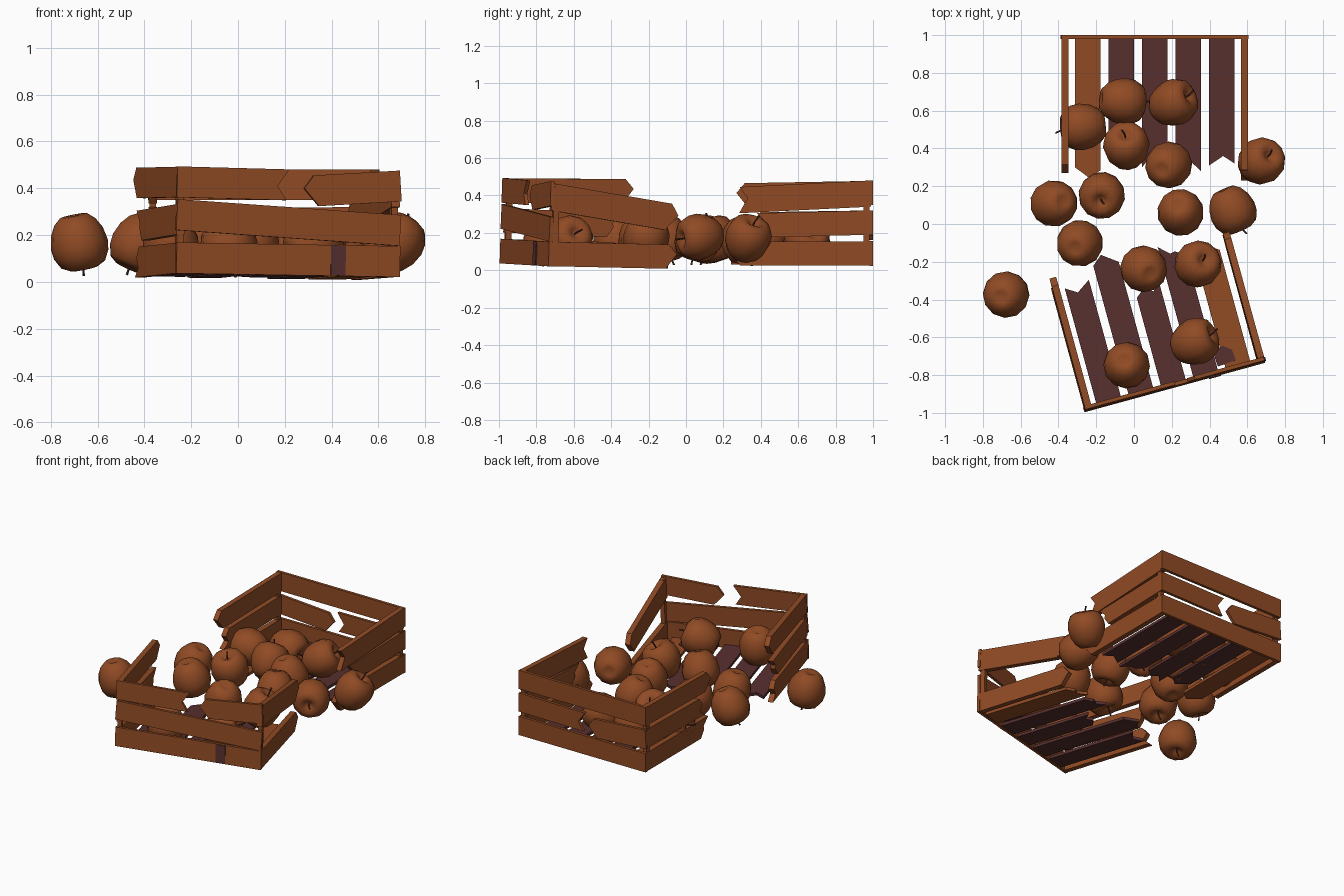
import bpy, bmesh, math
from mathutils import Matrix, Vector

if "Cube" in bpy.data.objects:
    bpy.data.objects.remove(bpy.data.objects["Cube"])


def material(name, rgb):
    m = bpy.data.materials.new(name)
    m.diffuse_color = (*rgb, 1)
    m.use_nodes = True
    m.node_tree.nodes["Principled BSDF"].inputs["Base Color"].default_value = m.diffuse_color
    return m


WOOD = material("orange_brown", (0.28, 0.07, 0.018))
DARK = material("dark_plum", (0.095, 0.028, 0.028))


def finish(name, bm, mat, matrix):
    bmesh.ops.recalc_face_normals(bm, faces=bm.faces[:])
    me = bpy.data.meshes.new(name)
    bm.to_mesh(me)
    bm.free()
    me.materials.append(mat)
    ob = bpy.data.objects.new(name, me)
    ob.matrix_world = matrix
    bpy.context.collection.objects.link(ob)
    return ob


# broken end shapes: (offset along plank, position across from -1 to 1)
ENDS = {
    "flat": [(0, -1), (0, 1)],
    "notch": [(0, -1), (-0.05, 0.1), (-0.01, 1)],
    "point": [(-0.06, -1), (0, 0.2), (-0.045, 1)],
    "slant": [(-0.08, -1), (-0.045, -0.2), (-0.05, 0.2), (0, 1)],
    "jag": [(0, -1), (-0.05, -0.4), (-0.02, 0.3), (-0.06, 1)],
}


def plank(name, m, a, b, normal, h=0.13, t=0.035, end="flat", mat=WOOD):
    """Board from a to b, whole at a and broken at b."""
    a, b, w = Vector(a), Vector(b), Vector(normal)
    u = (b - a).normalized()
    v = w.cross(u).normalized()
    outline = [a + v * h / 2, a - v * h / 2]
    outline += [b + u * d + v * s * h / 2 for d, s in ENDS[end]]
    bm = bmesh.new()
    f = bm.faces.new([bm.verts.new(p - w * t / 2) for p in outline])
    r = bmesh.ops.extrude_face_region(bm, geom=[f])
    bmesh.ops.translate(bm, vec=w * t,
                        verts=[e for e in r["geom"] if isinstance(e, bmesh.types.BMVert)])
    return finish(name, bm, mat, m)


X, Y, Z = (1, 0, 0), (0, 1, 0), (0, 0, 1)
HW = 0.495          # half width of the crate
SX = HW - 0.02      # centre of side walls


def half_crate(tag, m, slats, sides, walls):
    # floor slats, the last one in the lighter wood
    for i, (length, end) in enumerate(slats):
        x = -0.355 + i * 0.1775
        plank(f"{tag}_floor_slat", m, (x, 0.015, 0.015), (x, length, 0.015), Z,
              0.135, 0.02, end, WOOD if i == 4 else DARK)
    # side boards: side, height at corner, height at break, length, end, width
    for s, z0, z1, length, end, h in sides:
        plank(f"{tag}_side_board", m, (s * SX, 0.015, z0), (s * SX, length, z1), X, h, 0.036, end)
    # end wall boards: x start, z start, x end, z end, end shape
    for x0, z0, x1, z1, end in walls:
        plank(f"{tag}_wall_board", m, (x0, 0.01, z0), (x1, 0.01, z1), Y, 0.132, 0.02, end)
    # corner posts
    for s in (-1, 1):
        plank(f"{tag}_corner_post", m, (s * SX, 0.036, 0.01), (s * SX, 0.036, 0.44), Y, 0.028, 0.032)


# back half, turned to face the front
back = Matrix.Translation((0.11, 1.0, 0.025)) @ Matrix.Rotation(math.pi, 4, 'Z')
half_crate("back", back,
           [(0.69, "notch"), (0.72, "slant"), (0.70, "jag"), (0.66, "point"), (0.76, "point")],
           [(-1, 0.065, 0.065, 0.77, "point", 0.13), (-1, 0.23, 0.215, 0.62, "slant", 0.13),
            (-1, 0.385, 0.35, 0.72, "notch", 0.14),
            (1, 0.065, 0.065, 0.70, "slant", 0.13), (1, 0.23, 0.22, 0.66, "jag", 0.13),
            (1, 0.388, 0.375, 0.73, "point", 0.13)],
           [(-HW, 0.065, HW, 0.065, "flat"), (-HW, 0.39, HW, 0.39, "flat"),
            (-HW, 0.23, 0.02, 0.225, "notch"), (HW, 0.23, 0.05, 0.20, "point")])

# front half, turned and slightly sunk
front = (Matrix.Translation((0.215, -0.866, 0.03)) @ Matrix.Rotation(math.radians(15.3), 4, 'Z')
         @ Matrix.Rotation(0.016, 4, 'Y') @ Matrix.Rotation(-0.028, 4, 'X'))
half_crate("front", front,
           [(0.67, "notch"), (0.78, "point"), (0.57, "jag"), (0.74, "slant"), (0.72, "slant")],
           [(-1, 0.065, 0.065, 0.68, "jag", 0.13), (-1, 0.23, 0.22, 0.66, "slant", 0.13),
            (-1, 0.39, 0.405, 0.72, "point", 0.13),
            (1, 0.065, 0.07, 0.71, "point", 0.13), (1, 0.37, 0.275, 0.71, "point", 0.145)],
           [(-HW, 0.065, HW, 0.065, "flat"), (-HW, 0.25, HW, 0.198, "flat"),
            (-HW, 0.39, 0.0, 0.385, "notch"), (HW, 0.388, 0.07, 0.358, "point")])

# dark patches on the front board and light slat
plank("front_board_patch", front, (0.22, -0.002, 0.002), (0.22, -0.002, 0.128), Y, 0.065, 0.006,
      "flat", DARK)
plank("slat_patch", front, (0.30, 0.05, 0.027), (0.29, 0.19, 0.027), Z, 0.10, 0.006, "slant", DARK)

# apple: lathed profile with dimples (radius, height)
PROFILE = [(0.0, 0.075), (0.025, 0.098), (0.06, 0.116), (0.095, 0.098), (0.118, 0.055),
           (0.124, 0.01), (0.113, -0.045), (0.09, -0.088), (0.06, -0.115), (0.03, -0.117),
           (0.0, -0.10)]
SIDES = 12


def apple(i, x, y, z, direction):
    m = Matrix.Translation((x, y, z)) @ Vector(direction).to_track_quat('Z', 'Y').to_matrix().to_4x4()
    bm = bmesh.new()
    vs = [bm.verts.new((r, 0, h)) for r, h in PROFILE]
    es = [bm.edges.new(p) for p in zip(vs, vs[1:])]
    bmesh.ops.spin(bm, geom=vs + es, cent=(0, 0, 0), axis=(0, 0, 1),
                   angle=math.tau, steps=SIDES, use_duplicate=False)
    bmesh.ops.remove_doubles(bm, verts=bm.verts[:], dist=0.0005)
    ob = finish(f"apple_{i}", bm, WOOD, m)
    for p in ob.data.polygons:
        p.use_smooth = True
    # bent stem
    bm = bmesh.new()
    rings = []
    for px, pz, r in ((0, 0.07, 0.004), (0.004, 0.11, 0.004), (0.018, 0.148, 0.006)):
        rings.append([bm.verts.new((px + r * math.cos(k * math.tau / 5),
                                    r * math.sin(k * math.tau / 5), pz)) for k in range(5)])
    for lo, hi in zip(rings, rings[1:]):
        for k in range(5):
            bm.faces.new((lo[k], lo[k - 1], hi[k - 1], hi[k]))
    bm.faces.new(rings[-1])
    finish(f"apple_stem_{i}", bm, DARK, m)


# apples: position and stem direction
APPLES = [
    (-0.27, 0.515, 0.155, (-1, -0.1, 0.1)), (-0.06, 0.65, 0.155, (0.9, -0.1, -0.2)),
    (0.205, 0.64, 0.15, (0.8, 0.35, 0.5)), (-0.04, 0.41, 0.155, (-0.05, 0.6, 0.8)),
    (0.18, 0.31, 0.163, (0.3, 0.2, -1)), (-0.17, 0.155, 0.165, (-0.05, -0.3, 0.95)),
    (-0.42, 0.11, 0.165, (-0.4, -0.1, -0.9)), (0.245, 0.065, 0.17, (0.1, -0.3, -1)),
    (0.52, 0.075, 0.18, (0.4, -0.9, -0.1)), (0.67, 0.33, 0.168, (0.45, 0.3, 0.8)),
    (-0.29, -0.105, 0.172, (0.2, 0.2, -1)), (0.055, -0.24, 0.165, (-0.3, 0.2, -1)),
    (0.335, -0.215, 0.165, (0.35, 0.25, 0.9)), (-0.68, -0.375, 0.17, (0.2, 0.1, -1)),
    (-0.04, -0.745, 0.165, (0.1, -0.2, -1)), (0.32, -0.625, 0.165, (0.85, 0.35, 0.35)),
]
for i, a in enumerate(APPLES, 1):
    apple(i, *a)
